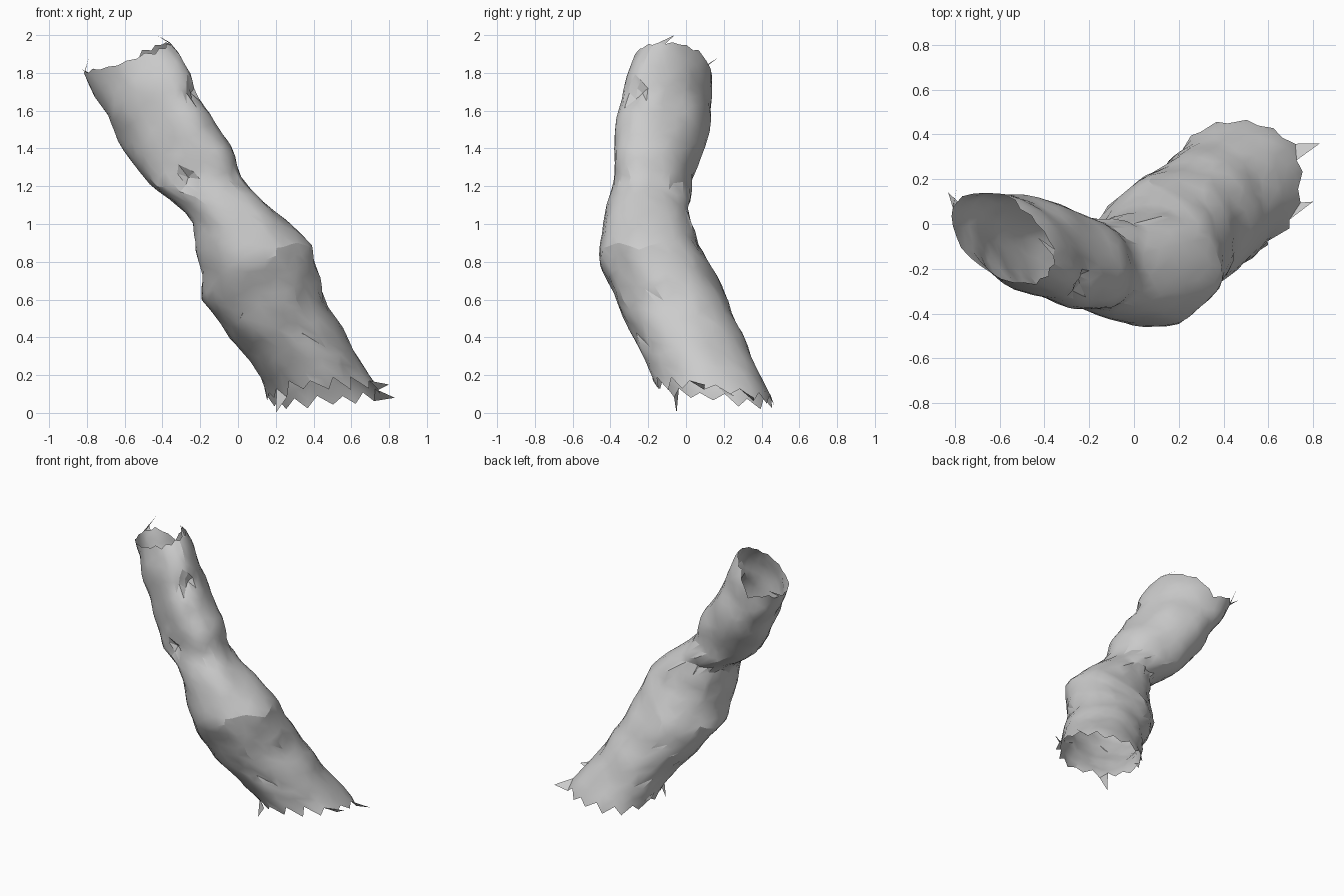
import bpy, bmesh, random
from math import sin, cos, tau, exp, pi
from mathutils import Vector, noise

if "Cube" in bpy.data.objects:
    bpy.data.objects.remove(bpy.data.objects["Cube"])

random.seed(4)
COLS, ROWS = 30, 30

# Horizontal slices of the bent sleeve:
# z, x left, x right, y front, y back, skew (flattens the slice diagonally)
SLICES = [
    (-0.05, 0.18, 0.80, -0.12, 0.49, 0.05),
    (0.05, 0.16, 0.77, -0.13, 0.46, 0.05),
    (0.13, 0.14, 0.75, -0.15, 0.44, 0.05),
    (0.22, 0.10, 0.67, -0.18, 0.39, 0.08),
    (0.40, -0.04, 0.57, -0.28, 0.30, 0.1),
    (0.60, -0.19, 0.47, -0.38, 0.22, 0.1),
    (0.80, -0.21, 0.41, -0.455, 0.12, 0.1),
    (0.90, -0.22, 0.38, -0.465, 0.07, 0.05),
    (1.00, -0.25, 0.29, -0.45, 0.06, 0.0),
    (1.10, -0.34, 0.16, -0.42, 0.05, -0.1),
    (1.20, -0.47, 0.05, -0.39, 0.02, -0.2),
    (1.40, -0.60, -0.04, -0.375, 0.10, -0.35),
    (1.60, -0.71, -0.16, -0.36, 0.135, -0.45),
    (1.80, -0.81, -0.26, -0.30, 0.145, -0.5),
    (1.90, -0.84, -0.31, -0.27, 0.14, -0.5),
    (2.00, -0.88, -0.40, -0.20, 0.10, -0.5),
]


def slice_at(z):
    for a, b in zip(SLICES, SLICES[1:]):
        if z <= b[0]:
            break
    t = max(0, min(1, (z - a[0]) / (b[0] - a[0])))
    return [p + (q - p) * t for p, q in zip(a[1:], b[1:])]


def rounded(v):
    # slightly squarer than an ellipse
    return (1 if v > 0 else -1) * abs(v) ** 0.95


# Small torn dents in the cloth: place, size, depth
DENTS = [((-0.24, -0.26, 1.66), 0.06, 0.07),
         ((-0.28, -0.37, 1.25), 0.05, 0.05),
         ((0.36, -0.15, 0.78), 0.06, 0.04)]


def sleeve_point(ang, z):
    x0, x1, y0, y1, skew = slice_at(z)
    mid = Vector(((x0 + x1) / 2, (y0 + y1) / 2, z))
    p = mid + Vector((rounded(cos(ang)) * (x1 - x0) / 2,
                      rounded(sin(ang + skew)) * (y1 - y0) / 2, 0))
    out = (p - mid).normalized()
    # crumpled cloth
    p += out * 0.025 * noise.noise(p * 6)
    # fold behind the bend
    back = max(0, cos(ang - 0.68 * pi))
    p -= out * 0.05 * back * exp(-((z - 1.06) / 0.06) ** 2)
    for place, size, depth in DENTS:
        d = (p - Vector(place)).length
        p -= out * depth * exp(-(d / size) ** 2)
    return p


bm = bmesh.new()
grid = []
for c in range(COLS):
    ang = tau * c / COLS
    # ragged, tilted rims; the top has a notch at the back
    low = 0.105 + 0.025 * cos(ang) - 0.045 * sin(ang)
    low += random.uniform(0.01, 0.04) * (-1 if c % 2 else 1)
    high = 1.88 + 0.08 * cos(ang) + 0.01 * sin(ang)
    high -= 0.09 * exp(-((ang - 0.6 * pi) / 0.35) ** 2)
    high += random.uniform(0, 0.012) * (-1 if c % 2 else 1)
    column = []
    for r in range(ROWS + 1):
        jitter = random.uniform(-0.3, 0.3) if 0 < r < ROWS else 0
        wobble = random.uniform(-0.3, 0.3) * tau / COLS if 0 < r < ROWS else 0
        z = low + (high - low) * (r + jitter) / ROWS
        column.append(bm.verts.new(sleeve_point(ang + wobble, z)))
    grid.append(column)

# Single-layer skin, open at both ends
for c in range(COLS):
    a, b = grid[c], grid[(c + 1) % COLS]
    for r in range(ROWS):
        bm.faces.new((a[r], b[r], b[r + 1], a[r + 1]))
bmesh.ops.triangulate(bm, faces=bm.faces[:])


# Loose threads: small triangles hanging off the rims
def thread(c, row, tip):
    a, b = grid[c % COLS][row], grid[(c + 1) % COLS][row]
    bm.faces.new((b, a, bm.verts.new(tip)))


thread(2, 0, (0.83, 0.36, 0.08))
thread(18, 0, (0.20, -0.05, 0.0))
thread(28, 0, (0.80, 0.10, 0.15))
thread(0, ROWS, (-0.43, -0.06, 2.0))
thread(13, ROWS, (-0.83, 0.14, 1.82))
thread(14, ROWS, (-0.79, 0.17, 1.88))

mesh = bpy.data.meshes.new("bent_sleeve")
bm.to_mesh(mesh)
bm.free()
sleeve = bpy.data.objects.new("bent_sleeve", mesh)
bpy.context.collection.objects.link(sleeve)
bpy.context.view_layer.objects.active = sleeve
sleeve.select_set(True)
bpy.ops.object.shade_smooth_by_angle(angle=0.4)
